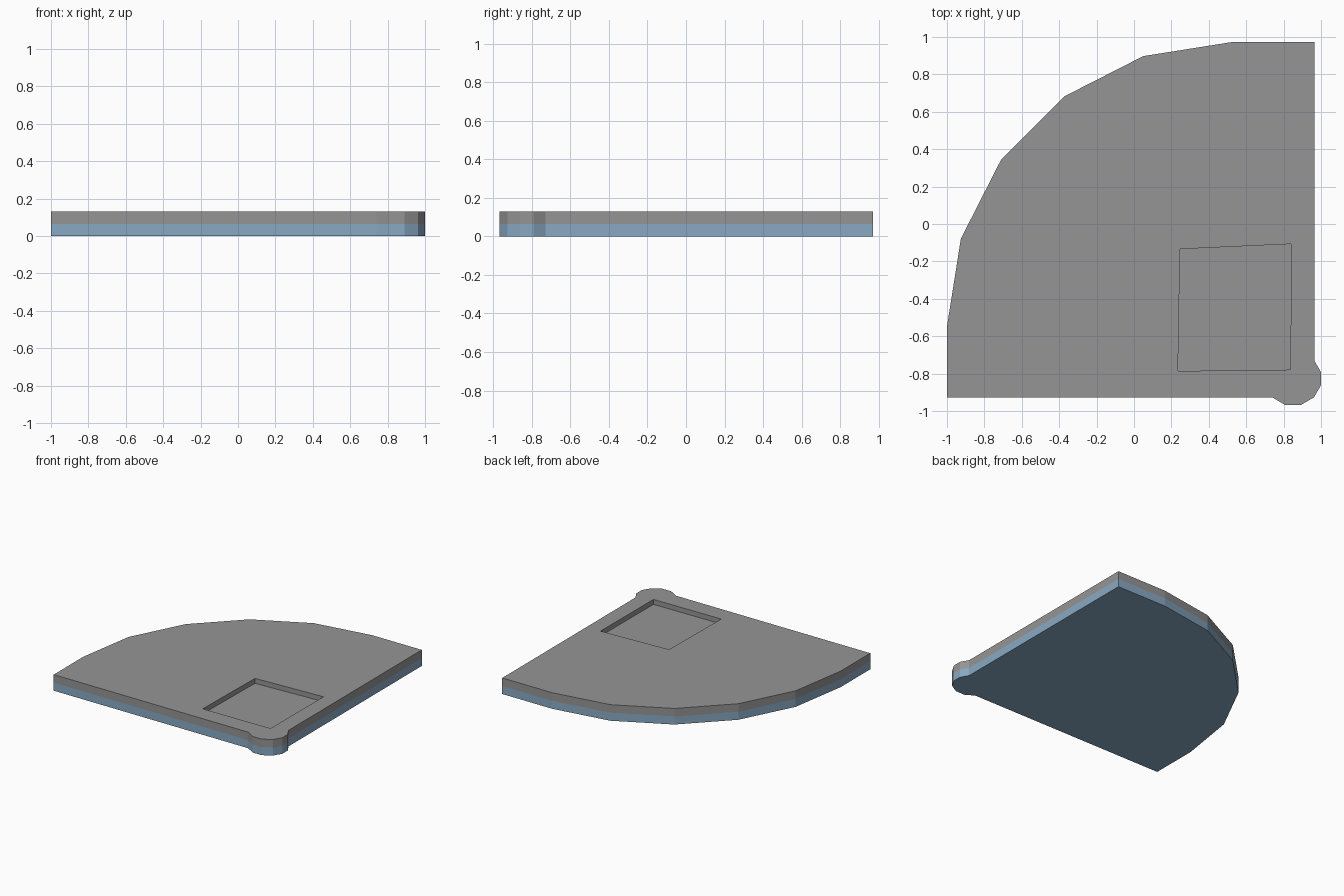
import bpy, bmesh
from math import cos, sin, radians

if "Cube" in bpy.data.objects:
    bpy.data.objects.remove(bpy.data.objects["Cube"], do_unlink=True)

HEIGHT, SEAM, FLOOR = 0.13, 0.065, 0.09


def material(name, rgb):
    mat = bpy.data.materials.new(name)
    mat.use_nodes = True
    mat.diffuse_color = (*rgb, 1)
    mat.node_tree.nodes["Principled BSDF"].inputs["Base Color"].default_value = (*rgb, 1)
    return mat


def prism(name, outline, levels):
    """Extrude an outline upward through each level, closed at both ends."""
    bm = bmesh.new()
    rings = [[bm.verts.new((x, y, z)) for x, y in outline] for z in levels]
    n = len(outline)
    for low, high in zip(rings, rings[1:]):
        for i in range(n):
            j = (i + 1) % n
            bm.faces.new((low[i], low[j], high[j], high[i]))
    bm.faces.new(rings[0][::-1])
    bm.faces.new(rings[-1])
    bmesh.ops.recalc_face_normals(bm, faces=bm.faces[:])
    mesh = bpy.data.meshes.new(name)
    bm.to_mesh(mesh)
    bm.free()
    obj = bpy.data.objects.new(name, mesh)
    bpy.context.collection.objects.link(obj)
    return obj


grey = material("grey", (0.30, 0.30, 0.305))
blue = material("steel blue", (0.25, 0.40, 0.55))

# Quarter-round outline: faceted arc at the back, rounded knob at the front corner
arc = [(0.519 + 1.519 * cos(radians(a)), -0.548 + 1.52 * sin(radians(a)))
       for a in range(90, 181, 18)]
knob = [(0.74, -0.927), (0.81, -0.969), (0.89, -0.969), (0.962, -0.927),
        (1.0, -0.862), (1.0, -0.792), (0.964, -0.73)]
outline = arc + [(-1, -0.927)] + knob + [(0.964, 0.972)]
plate = prism("quarter_round_plate", outline, (0, SEAM, HEIGHT))

# Shallow, slightly skewed recess in the top
pocket = [(0.235, -0.786), (0.837, -0.779), (0.84, -0.107), (0.246, -0.134)]
cutter = prism("recess_cutter", pocket, (FLOOR, HEIGHT + 0.1))
cutter.hide_render = True
cut = plate.modifiers.new("recess", "BOOLEAN")
cut.operation, cut.solver, cut.object = "DIFFERENCE", "EXACT", cutter
bpy.context.view_layer.objects.active = plate
bpy.ops.object.modifier_apply(modifier=cut.name)
bpy.data.objects.remove(cutter, do_unlink=True)

# Blue lower half, grey upper half
plate.data.materials.clear()
plate.data.materials.append(grey)
plate.data.materials.append(blue)
for face in plate.data.polygons:
    face.material_index = 1 if face.center.z < SEAM else 0
